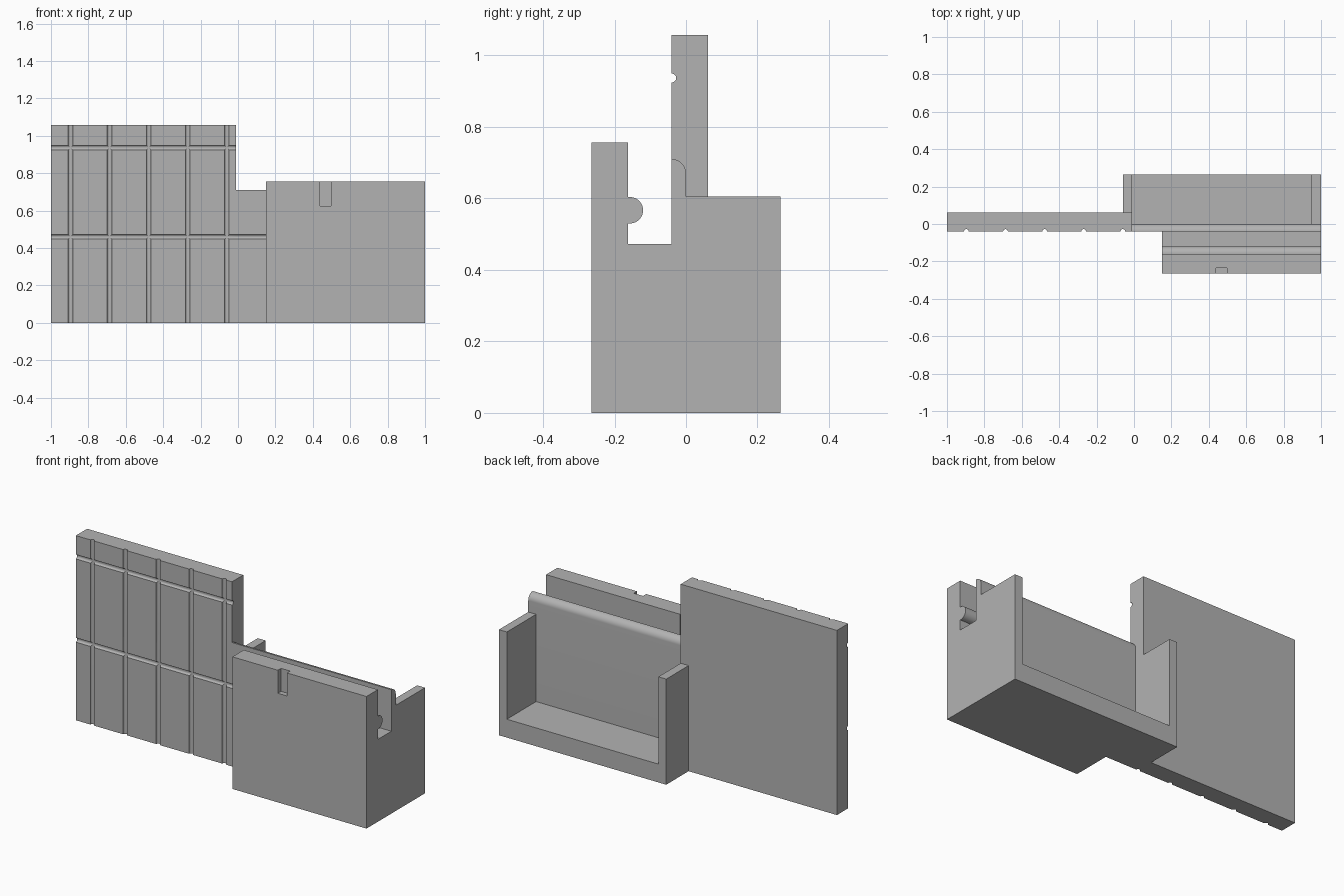
import bpy, bmesh
from math import sin, cos, pi, radians
from mathutils import Matrix, Vector

old = bpy.data.objects.get("Cube")
if old:
    bpy.data.objects.remove(old, do_unlink=True)

grey = bpy.data.materials.new("plain grey")
grey.use_nodes = True
colour = (0.45, 0.45, 0.45, 1)
grey.diffuse_color = colour
grey.node_tree.nodes["Principled BSDF"].inputs["Base Color"].default_value = colour


def finish(name, bm):
    bmesh.ops.recalc_face_normals(bm, faces=bm.faces)
    mesh = bpy.data.meshes.new(name)
    bm.to_mesh(mesh)
    bm.free()
    mesh.materials.append(grey)
    obj = bpy.data.objects.new(name, mesh)
    bpy.context.collection.objects.link(obj)
    return obj


def extrude(name, points, place, depth):
    """Place a 2D outline in space and push it along the depth vector."""
    bm = bmesh.new()
    face = bm.faces.new([bm.verts.new(place(*p)) for p in points])
    new = bmesh.ops.extrude_face_region(bm, geom=[face])["geom"]
    bmesh.ops.translate(bm, vec=depth, verts=[v for v in new if isinstance(v, bmesh.types.BMVert)])
    return finish(name, bm)


def box(name, lo, hi):
    outline = [(lo[0], lo[1]), (hi[0], lo[1]), (hi[0], hi[1]), (lo[0], hi[1])]
    return extrude(name, outline, lambda x, y: (x, y, lo[2]), (0, 0, hi[2] - lo[2]))


def rod(name, start, end, radius):
    """Round bar between two points."""
    a, b = Vector(start), Vector(end)
    turn = (b - a).to_track_quat('Z', 'Y').to_matrix().to_4x4()
    bm = bmesh.new()
    bmesh.ops.create_cone(bm, cap_ends=True, segments=24, radius1=radius, radius2=radius,
                          depth=(b - a).length, matrix=Matrix.Translation((a + b) / 2) @ turn)
    return finish(name, bm)


def activate(obj):
    bpy.ops.object.select_all(action='DESELECT')
    obj.select_set(True)
    bpy.context.view_layer.objects.active = obj


def cut(obj, cutter):
    cutter.hide_render = True
    mod = obj.modifiers.new("cut", 'BOOLEAN')
    mod.operation, mod.solver, mod.object = 'DIFFERENCE', 'EXACT', cutter
    activate(obj)
    bpy.ops.object.modifier_apply(modifier=mod.name)
    bpy.data.objects.remove(cutter, do_unlink=True)


def arc(cy, cz, r, start, end, steps):
    angles = [radians(start + (end - start) * i / steps) for i in range(steps + 1)]
    return [(cy + r * cos(t), cz + r * sin(t)) for t in angles]


FRONT, JOIN, GROOVE = -0.04, -0.01, 0.0125

# Tall panel with a grid of round grooves
panel = box("tall_panel", (-1, FRONT, 0), (JOIN, 0.062, 1.058))
for i in range(5):
    x = -0.896 + 0.209 * i
    cut(panel, rod("groove_cutter", (x, FRONT, -0.1), (x, FRONT, 1.2), GROOVE))
for z in (0.46, 0.937):
    cut(panel, rod("groove_cutter", (-1.1, FRONT, z), (0.1, FRONT, z), GROOVE))

# Middle wall, rounded along its top back edge
wall_outline = [(FRONT, 0), (0, 0)] + arc(FRONT, 0.67, 0.04, 0, 90, 12)
middle_wall = extrude("middle_wall", wall_outline, lambda y, z: (JOIN, y, z), (1 - JOIN, 0, 0))
cut(middle_wall, rod("groove_cutter", (-0.1, FRONT, 0.46), (0.15, FRONT, 0.46), GROOVE))

# Front block: slot with a round rib on its front side
slot = -0.162
block_outline = [(-0.265, 0), (FRONT, 0), (FRONT, 0.472), (slot, 0.472)]
block_outline += arc(-0.157, 0.567, 0.037, -98, 98, 20)
block_outline += [(slot, 0.757), (-0.265, 0.757)]
front_block = extrude("front_block", block_outline, lambda y, z: (0.15, y, z), (0.85, 0, 0))
cut(front_block, box("notch_cutter", (0.438, -0.3, 0.625), (0.496, -0.236, 0.8)))

# Rear tray: floor with a wall at each end, open at the back
tray_outline = [(-0.06, 0), (1, 0), (1, 0.605), (0.95, 0.605), (0.95, 0.105),
                (JOIN, 0.105), (JOIN, 0.605), (-0.06, 0.605)]
rear_tray = extrude("rear_tray", tray_outline, lambda x, z: (x, 0, z), (0, 0.265, 0))

for part in (panel, middle_wall, front_block, rear_tray):
    activate(part)
    bpy.ops.object.shade_smooth_by_angle(angle=radians(30))
